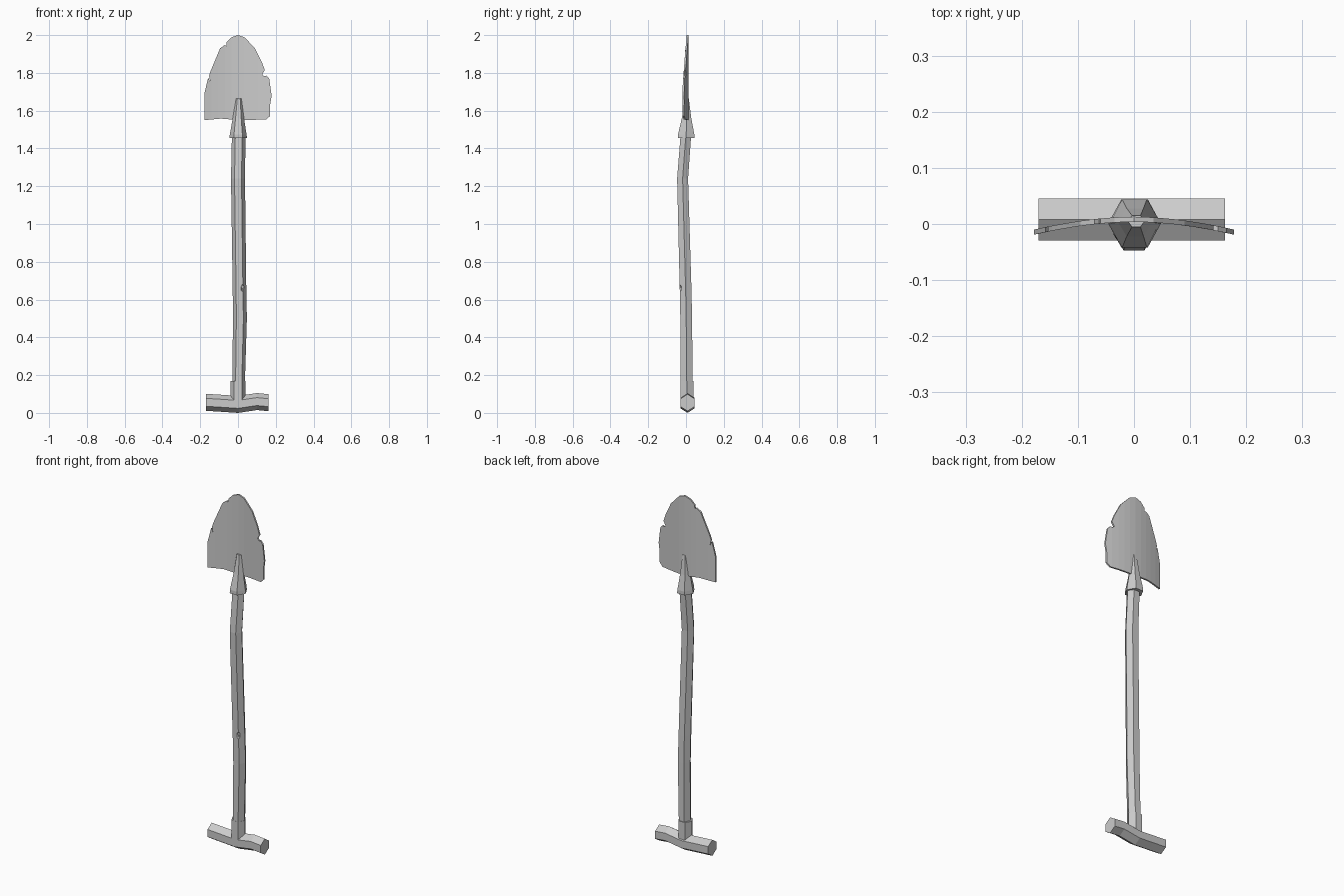
import bpy, bmesh, math
from mathutils import Vector

if "Cube" in bpy.data.objects:
    bpy.data.objects.remove(bpy.data.objects["Cube"])

grey = bpy.data.materials.new("plain grey")
grey.use_nodes = True
COLOUR = (0.6, 0.6, 0.6, 1)
grey.diffuse_color = COLOUR
grey.node_tree.nodes["Principled BSDF"].inputs["Base Color"].default_value = COLOUR


def finish(name, bm):
    bmesh.ops.recalc_face_normals(bm, faces=bm.faces)
    mesh = bpy.data.meshes.new(name)
    bm.to_mesh(mesh)
    bm.free()
    mesh.materials.append(grey)
    obj = bpy.data.objects.new(name, mesh)
    bpy.context.collection.objects.link(obj)
    return obj


def loft(name, rings):
    """Skin a list of closed vertex rings and cap both ends."""
    bm = bmesh.new()
    loops = [[bm.verts.new(p) for p in ring] for ring in rings]
    for a, b in zip(loops, loops[1:]):
        for i in range(len(a)):
            j = (i + 1) % len(a)
            bm.faces.new((a[i], a[j], b[j], b[i]))
    bm.faces.new(loops[0])
    bm.faces.new(loops[-1])
    return finish(name, bm)


def hexagon(z, cx, cy, rx, ry):
    """Horizontal six-sided ring with flats toward the front and back."""
    s = math.sin(math.pi / 3)
    return [(cx + rx * math.cos(k * math.pi / 3),
             cy + ry * math.sin(k * math.pi / 3) / s, z) for k in range(6)]


def chip(target, place, size):
    """Knock a small wedge out of a part."""
    bm = bmesh.new()
    bmesh.ops.create_icosphere(bm, subdivisions=1, radius=1)
    for v in bm.verts:
        v.co = Vector(place) + Vector(v.co[i] * size[i] for i in range(3))
    cutter = finish("chip_cutter", bm)
    cutter.hide_render = True
    mod = target.modifiers.new("chip", 'BOOLEAN')
    mod.operation = 'DIFFERENCE'
    mod.solver = 'EXACT'
    mod.object = cutter
    bpy.context.view_layer.objects.active = target
    bpy.ops.object.modifier_apply(modifier=mod.name)
    bpy.data.objects.remove(cutter)


# Crooked six-sided shaft
shaft = loft("shaft", [hexagon(*r) for r in (
    (0.08, 0.002, 0.004, 0.032, 0.032),
    (0.5, 0.01, 0.001, 0.037, 0.031),
    (0.65, 0.008, -0.002, 0.036, 0.031),
    (1.24, 0.0, -0.018, 0.037, 0.029),
    (1.48, 0.004, 0.0, 0.036, 0.028))])
chip(shaft, (0.027, -0.036, 0.66), (0.014, 0.014, 0.025))
chip(shaft, (-0.022, -0.045, 1.37), (0.008, 0.008, 0.04))
chip(shaft, (-0.025, 0.034, 0.48), (0.012, 0.01, 0.03))

# Collar joining the shaft to the grip
loft("collar", [hexagon(*r) for r in (
    (0.06, 0, 0.005, 0.04, 0.034), (0.17, 0, 0.005, 0.04, 0.034))])

# Socket tapering onto the blade
loft("socket", [hexagon(*r) for r in (
    (1.455, 0.001, 0.001, 0.047, 0.043),
    (1.475, 0.001, 0.001, 0.044, 0.043),
    (1.56, 0.002, 0.003, 0.03, 0.025),
    (1.665, 0.004, 0.005, 0.015, 0.01))])

# Bent cross grip, ridged along its top and bottom
loft("grip", [[(x, 0.008 + y, z + dz) for y, dz in (
    (0, 0.045), (0.037, 0.021), (0.037, -0.021),
    (0, -0.045), (-0.037, -0.021), (-0.037, 0.021))]
    for x, z in ((-0.17, 0.056), (-0.09, 0.051), (0.0, 0.045),
                 (0.1, 0.06), (0.162, 0.054))])

# Worn blade outline, with nicks along both edges
outline = [(-0.178, 1.55), (-0.09, 1.558), (0, 1.55), (0.15, 1.553),
           (0.17, 1.572), (0.17, 1.63), (0.178, 1.68), (0.165, 1.77),
           (0.15, 1.785), (0.138, 1.782), (0.128, 1.792), (0.142, 1.815),
           (0.125, 1.86), (0.09, 1.93), (0.035, 1.988), (0, 2.0),
           (-0.035, 1.988), (-0.06, 1.962), (-0.062, 1.942), (-0.07, 1.948),
           (-0.095, 1.93), (-0.145, 1.81), (-0.153, 1.785),
           (-0.148, 1.755), (-0.158, 1.775), (-0.178, 1.69)]
bm = bmesh.new()
front = bm.faces.new([bm.verts.new((x, 0, z)) for x, z in outline])
for k in range(-4, 5):
    bmesh.ops.bisect_plane(bm, geom=bm.verts[:] + bm.edges[:] + bm.faces[:],
                           plane_co=(k * 0.035, 0, 0), plane_no=(1, 0, 0))
# Dish the sheet forward at the sides, then thicken it
for v in bm.verts:
    v.co.y = 0.004 - 0.023 * (abs(v.co.x) / 0.178) ** 1.8
sheet = bm.faces[:]
result = bmesh.ops.extrude_face_region(bm, geom=sheet)
for item in result["geom"]:
    if isinstance(item, bmesh.types.BMVert):
        item.co.y += 0.009
finish("blade", bm)
